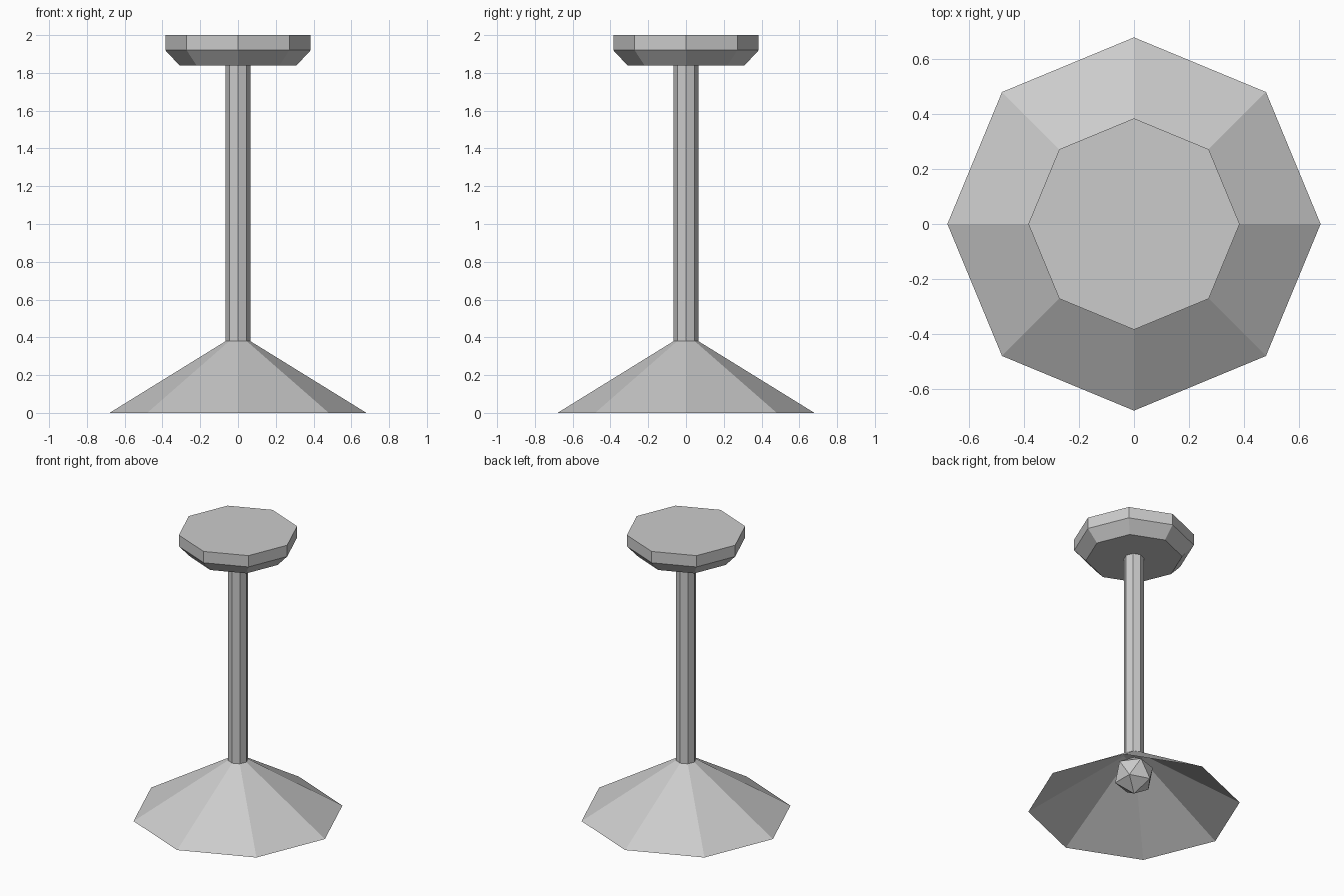
import bpy, bmesh
from math import cos, sin, tau

if "Cube" in bpy.data.objects:
    bpy.data.objects.remove(bpy.data.objects["Cube"])

SIDES = 8


def lathe(name, profile, cap_bottom=True, cap_top=True):
    """Octagonal turned part from (radius, z) pairs, listed bottom to top."""
    bm = bmesh.new()
    rings = [[bm.verts.new((r * cos(tau * i / SIDES), r * sin(tau * i / SIDES), z))
              for i in range(SIDES)] for r, z in profile]
    for low, high in zip(rings, rings[1:]):
        for i in range(SIDES):
            j = (i + 1) % SIDES
            bm.faces.new((low[i], low[j], high[j], high[i]))
    if cap_bottom:
        bm.faces.new(rings[0][::-1])
    if cap_top:
        bm.faces.new(rings[-1])
    mesh = bpy.data.meshes.new(name)
    bm.to_mesh(mesh)
    bm.free()
    obj = bpy.data.objects.new(name, mesh)
    bpy.context.collection.objects.link(obj)
    return obj


# Open conical shade, its neck meeting the pole
lathe("lamp_shade", [(0.68, 0), (0.065, 0.38)], cap_bottom=False, cap_top=False)

# Hanging pole
lathe("pole", [(0.065, 0.38), (0.065, 1.84)])

# Ceiling mount with chamfered underside
lathe("ceiling_mount", [(0.31, 1.84), (0.385, 1.92), (0.385, 2.0)])

# Faceted bulb inside the shade
bpy.ops.mesh.primitive_ico_sphere_add(subdivisions=1, radius=0.135, location=(0, 0, 0.235))
bpy.context.object.name = "bulb"
